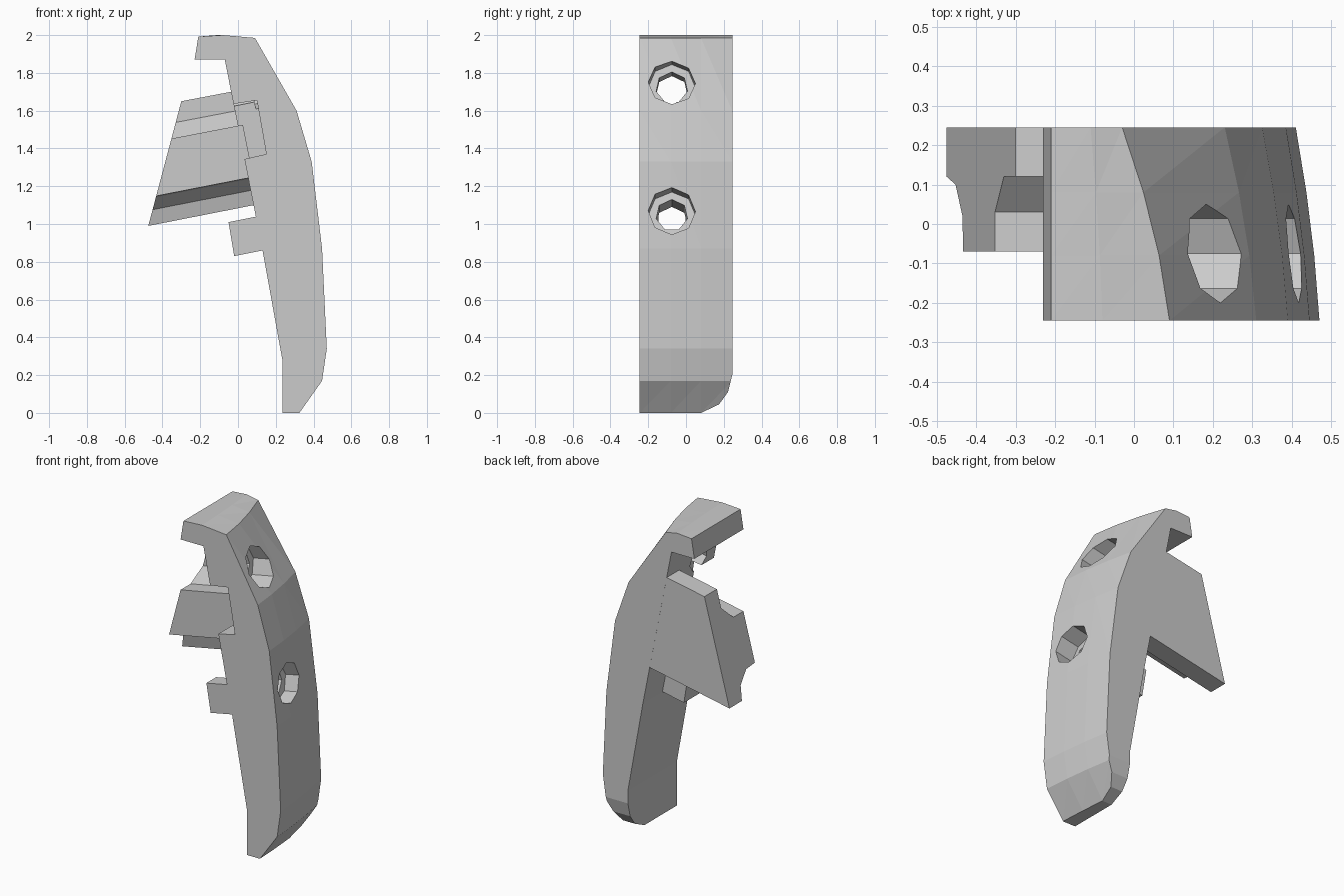
import bpy, bmesh, math
from mathutils import Vector, Matrix

if "Cube" in bpy.data.objects:
    bpy.data.objects.remove(bpy.data.objects["Cube"])


def loft(name, rings):
    """Closed solid through a list of equal-length point rings."""
    bm = bmesh.new()
    vs = [[bm.verts.new(p) for p in ring] for ring in rings]
    n = len(rings[0])
    for a, b in zip(vs, vs[1:]):
        for i in range(n):
            j = (i + 1) % n
            bm.faces.new((a[i], a[j], b[j], b[i]))
    bm.faces.new(vs[0])
    bm.faces.new(vs[-1])
    bmesh.ops.recalc_face_normals(bm, faces=bm.faces)
    bmesh.ops.triangulate(bm, faces=bm.faces)
    me = bpy.data.meshes.new(name)
    bm.to_mesh(me)
    bm.free()
    ob = bpy.data.objects.new(name, me)
    bpy.context.collection.objects.link(ob)
    return ob


def prism_y(name, pts, y0, y1):
    return loft(name, [[(x, y, z) for x, z in pts] for y in (y0, y1)])


def combine(target, tool, operation):
    """Apply a boolean and remove the tool object."""
    mod = target.modifiers.new("bool", 'BOOLEAN')
    mod.operation, mod.object, mod.solver = operation, tool, 'EXACT'
    bpy.context.view_layer.objects.active = target
    bpy.ops.object.modifier_apply(modifier=mod.name)
    bpy.data.objects.remove(tool)


def bore(name, center, radius, start, end, sides):
    """Cylinder cutter along the tilted screw axis, from start to end."""
    axis = Vector((1, 0, 0.2)).normalized()
    bm = bmesh.new()
    rot = axis.to_track_quat('Z', 'Y').to_matrix().to_4x4()
    mid = Vector(center) + axis * (start + end) / 2
    bmesh.ops.create_cone(bm, cap_ends=True, segments=sides, radius1=radius,
                          radius2=radius, depth=end - start,
                          matrix=Matrix.Translation(mid) @ rot)
    me = bpy.data.meshes.new(name)
    bm.to_mesh(me)
    bm.free()
    ob = bpy.data.objects.new(name, me)
    bpy.context.collection.objects.link(ob)
    return ob


# Curved grip body with top hook: outer edge leans back toward +y
outer = [(-0.08, 2.0), (0.09, 1.985), (0.31, 1.6), (0.39, 1.33),
         (0.445, 0.87), (0.47, 0.34), (0.445, 0.17), (0.325, 0)]
lean = [0.03, 0.12, 0.08, 0.065, 0.06, 0.06, 0.06, 0.04]
inner = [(0.235, 0), (0.235, 0.28), (0.13, 0.86), (-0.07, 1.87),
         (-0.23, 1.87), (-0.21, 1.992)]
rings = []
for y, f in ((-0.245, 0), (-0.08, 0.22), (0.08, 0.55), (0.245, 1)):
    ring = [(x - l * f, y, z) for (x, z), l in zip(outer, lean)]
    rings.append(ring + [(x, y, z) for x, z in inner])
body = loft("grip_body", rings)

# Rounded lower corner on the back side
corner = [(0.245, 0.2), (0.222, 0.11), (0.175, 0.045), (0.08, 0),
          (0.08, -0.1), (0.4, -0.1), (0.4, 0.2)]
combine(body, loft("corner_cutter", [[(x, y, z) for y, z in corner]
                                     for x in (0, 0.7)]), 'DIFFERENCE')

# Pocket in the front face
combine(body, prism_y("pocket_cutter",
                      [(-0.12, 1.62), (0.10, 1.655), (0.15, 1.37), (-0.07, 1.32)],
                      -0.4, -0.05), 'DIFFERENCE')

# Side plate with stepped boss: (y, fraction down the plate) section
section = [(0.245, 0), (0.12, 0), (0.12, 0.17), (0.03, 0.30), (-0.07, 0.30),
           (-0.07, 0.76), (0.02, 0.77), (0.10, 0.87), (0.12, 1), (0.245, 1)]


def edge_ring(top, bottom):
    pts = []
    for y, t in section:
        p = Vector(top).lerp(Vector(bottom), t)
        pts.append((p.x, y - (0.0005 if y > 0.24 else 0), p.y))
    return pts


plate = loft("side_plate", [edge_ring((-0.30, 1.65), (-0.475, 0.99)),
                            edge_ring((-0.01, 1.705), (0.11, 1.105))])
combine(body, plate, 'UNION')

# Lower lug
lug = prism_y("lower_lug", [(0.16, 0.866), (-0.02, 0.83), (-0.05, 1.01),
                            (0.13, 1.046)], -0.2445, 0.05)
combine(body, lug, 'UNION')

# Two counterbored screw holes
for center in ((0.19, -0.075, 1.745), (0.415, -0.075, 1.07)):
    combine(body, bore("head_cutter", center, 0.125, -0.12, 0.25, 8), 'DIFFERENCE')
    combine(body, bore("shank_cutter", center, 0.085, -0.52, 0.1, 7), 'DIFFERENCE')
